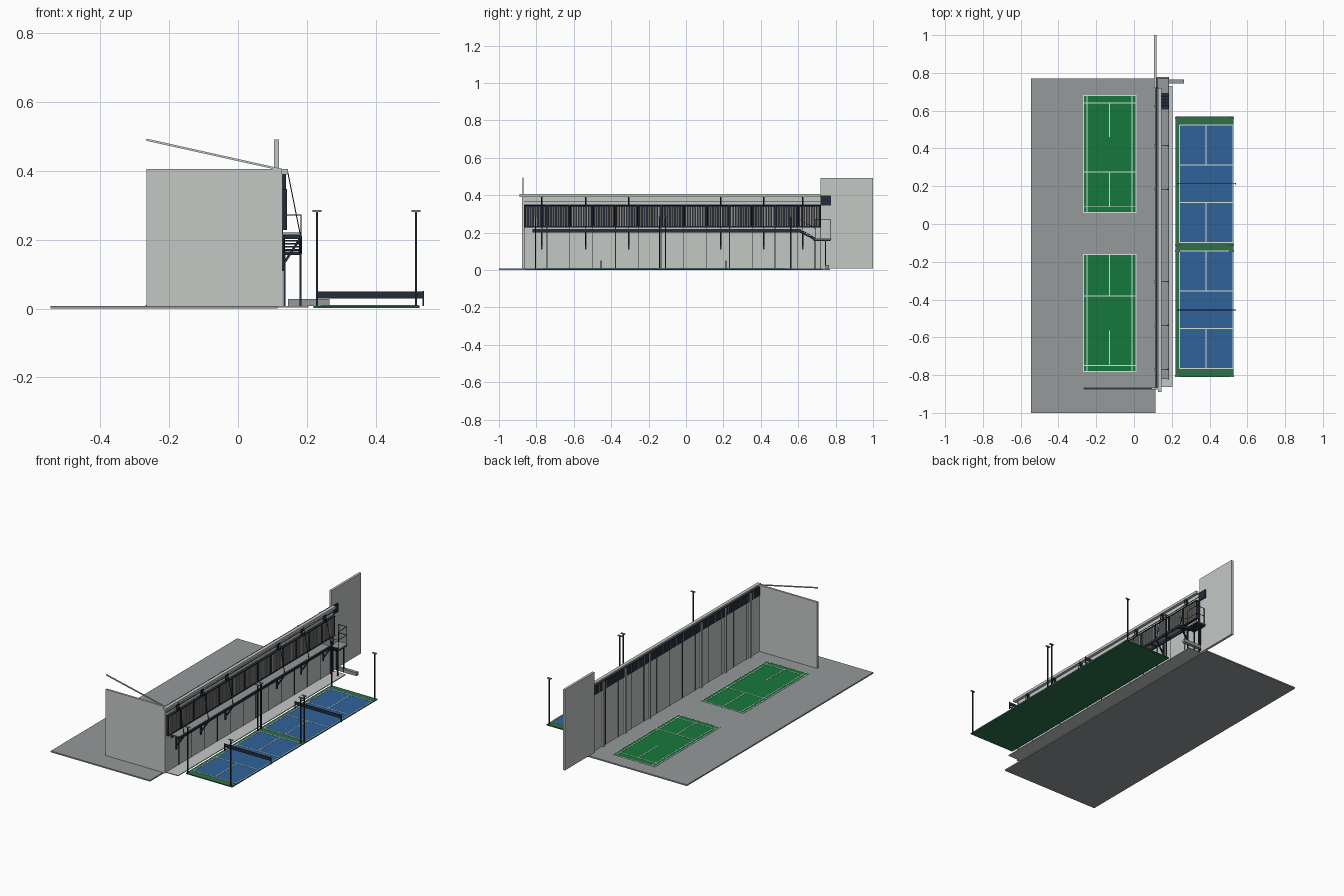
import bpy, bmesh, math
from mathutils import Vector


def material(name, rgb):
    m = bpy.data.materials.new(name)
    m.diffuse_color = (*rgb, 1)
    return m


CONCRETE = material("light concrete", (0.55, 0.58, 0.56))
FLOOR = material("floor grey", (0.30, 0.32, 0.325))
DARK = material("dark steel", (0.018, 0.025, 0.04))
SLAT = material("slat grey", (0.30, 0.30, 0.29))
GREEN = material("court green", (0.008, 0.19, 0.045))
DEEP = material("deep green", (0.025, 0.16, 0.07))
BLUE = material("court blue", (0.028, 0.125, 0.32))
WHITE = material("line white", (0.72, 0.76, 0.72))


def hexa(bm, c):
    """Closed block from four bottom and four top corners."""
    v = [bm.verts.new(p) for p in c]
    for f in ((3, 2, 1, 0), (4, 5, 6, 7), (0, 1, 5, 4), (1, 2, 6, 5), (2, 3, 7, 6), (3, 0, 4, 7)):
        bm.faces.new([v[i] for i in f])


def finish(name, bm, mat):
    bmesh.ops.recalc_face_normals(bm, faces=bm.faces)
    me = bpy.data.meshes.new(name)
    bm.to_mesh(me)
    bm.free()
    me.materials.append(mat)
    bpy.context.collection.objects.link(bpy.data.objects.new(name, me))


def boxes(name, mat, items):
    """Items are (x0, x1, y0, y1, z0, z1)."""
    bm = bmesh.new()
    for x0, x1, y0, y1, z0, z1 in items:
        hexa(bm, [(x, y, z) for z in (z0, z1)
                  for x, y in ((x0, y0), (x1, y0), (x1, y1), (x0, y1))])
    finish(name, bm, mat)


def bars(name, mat, items, w=0.004):
    """Square bars between pairs of points."""
    bm = bmesh.new()
    for a, b in items:
        a, b = Vector(a), Vector(b)
        d = (b - a).normalized()
        s = d.cross(Vector((0, 0, 1)) if abs(d.z) < 0.95 else Vector((0, 1, 0))).normalized() * w / 2
        t = d.cross(s).normalized() * w / 2
        hexa(bm, [p + i * s + j * t for p in (a, b) for i, j in ((-1, -1), (1, -1), (1, 1), (-1, 1))])
    finish(name, bm, mat)


def hline(y, x0, x1, z, w=0.005):
    return (x0, x1, y - w / 2, y + w / 2, z - 0.002, z)


def vline(x, y0, y1, z, w=0.005):
    return (x - w / 2, x + w / 2, y0, y1, z - 0.002, z)


# Hall floor and outside walkway
boxes("hall_floor", FLOOR, [(-0.545, 0.115, -1, 0.77, 0, 0.008)])
boxes("walkway", CONCRETE, [(0.115, 0.205, -0.862, 0.73, 0.003, 0.008)])

# Indoor courts
boxes("indoor_courts", GREEN, [(-0.268, 0.01, y, y + 0.62, 0.007, 0.0092) for y in (0.06, -0.782)])
lines = []
for y in (0.06, -0.782):
    lines += [hline(y + d, -0.27, 0.012, 0.0105) for d in (0, 0.034, 0.62)]
    lines += [vline(x, y, y + 0.62, 0.0105) for x in (-0.268, -0.25, -0.01, 0.01)]
lines += [hline(y, -0.268, 0.01, 0.0105) for y in (0.64, 0.275, -0.38)]
lines += [vline(-0.13, a, b, 0.0105) for a, b in
          ((0.46, 0.64), (0.09, 0.275), (-0.38, -0.163), (-0.745, -0.565))]
boxes("indoor_court_lines", WHITE, lines)

# Outdoor courts
boxes("outdoor_base", DEEP, [(0.22, 0.528, -0.81, 0.57, 0.002, 0.008)])
lines, blues = [], []
for y in (-0.098, -0.765):
    blues.append((0.242, 0.525, y, y + 0.622, 0.007, 0.0092))
    lines += [hline(y + d, 0.24, 0.527, 0.0105) for d in (0, 0.212, 0.41, 0.622)]
    lines += [vline(x, y, y + 0.622, 0.0105) for x in (0.242, 0.525)]
    lines += [vline(0.382, y + a, y + a + 0.212, 0.0105) for a in (0, 0.41)]
boxes("outdoor_courts", BLUE, blues)
boxes("outdoor_court_lines", WHITE, lines)

# Nets with posts
nets = []
for y in (0.213, -0.455):
    nets += [(0.228, 0.54, y - 0.002, y + 0.002, 0.03, 0.05)]
    nets += [(x - 0.002, x + 0.002, y - 0.003, y + 0.003, 0.008, 0.052) for x in (0.23, 0.538)]
boxes("nets", DARK, nets)

# Court lamps
poles, heads = [], []
for x in (0.23, 0.517):
    for y in (0.56, -0.11, -0.142, -0.805):
        poles.append((x - 0.003, x + 0.003, y - 0.003, y + 0.003, 0.008, 0.282))
        heads.append((x - 0.013, x + 0.013, y - 0.005, y + 0.005, 0.281, 0.286))
boxes("lamp_poles", DARK, poles)
boxes("lamp_heads", SLAT, heads)

# Concrete walls
boxes("front_wall", CONCRETE, [(-0.266, 0.13, -0.877, -0.865, 0.006, 0.406)])
boxes("back_wall", CONCRETE, [(0.105, 0.119, 0.72, 1.0, 0.008, 0.492)])
boxes("side_wall", CONCRETE, [(0.117, 0.127, -0.865, 0.72, 0.008, 0.346)])

# Wall joints, upper glazing and pillars
Y0, Y1, BAYS = -0.865, 0.72, 13
STEP = (Y1 - Y0) / BAYS
joints = [Y0 + i * STEP for i in range(BAYS + 1)]
boxes("wall_joints", DARK, [(0.1155, 0.1285, y - 0.002, y + 0.002, 0.008, 0.346) for y in joints])
boxes("upper_glazing", DARK, [(0.113, 0.125, Y0, 0.775, 0.345, 0.398)])
boxes("glazing_bars", SLAT, [(0.112, 0.114, y - 0.001, y + 0.001, 0.346, 0.396)
                             for y in [Y0 + i * STEP / 2 for i in range(2 * BAYS + 1)]])
boxes("upper_band", CONCRETE, [(0.125, 0.129, Y0, Y1, 0.35, 0.39)])
boxes("band_line", DARK, [(0.125, 0.131, Y0, Y1, 0.366, 0.369)])
SUPPORTS = (-0.77, -0.537, -0.305, 0.185, 0.415, 0.625)
boxes("pillars", CONCRETE, [(0.106, 0.117, y - 0.006, y + 0.006, 0.008, 0.396) for y in SUPPORTS])
boxes("beam_brackets", DARK, [(0.127, 0.14, y - 0.004, y + 0.004, 0.345, 0.392) for y in SUPPORTS])

# Eaves beam and sloping roof bar
boxes("eaves_beam", CONCRETE, [(0.126, 0.146, -0.89, 0.72, 0.39, 0.406)])
bars("roof_bar", CONCRETE, [((-0.266, -0.871, 0.491), (0.143, -0.871, 0.400))], 0.006)

# Slatted sunscreen with dark frames
slats, frames = [], []
for y in joints[:-1]:
    for k in range(8):
        c = y + 0.014 + k * (STEP - 0.028) / 7
        slats.append((0.131, 0.141, c - 0.0045, c + 0.0045, 0.234, 0.34))
    frames += [(0.128, 0.143, s - 0.003, s + 0.003, 0.228, 0.346) for s in (y + 0.004, y + STEP - 0.004)]
frames += [(0.128, 0.143, Y0, Y1, z, z + 0.006) for z in (0.228, 0.341)]
frames.append((0.127, 0.130, Y0, Y1, 0.23, 0.345))
boxes("sunscreen_slats", SLAT, slats)
boxes("sunscreen_frames", DARK, frames)

# Raised gallery
boxes("gallery_deck", FLOOR, [(0.128, 0.182, -0.82, 0.61, 0.214, 0.219)])
edges = [(x - 0.003, x + 0.003, -0.822, 0.615, 0.2, 0.216) for x in (0.132, 0.181)]
edges += [(0.13, 0.182, y - 0.002, y + 0.002, 0.202, 0.214) for y in joints[1:-1]]
boxes("gallery_beams", DARK, edges)
bars("gallery_braces", DARK, [((0.129, y, 0.125), (0.18, y, 0.203)) for y in SUPPORTS], 0.007)
boxes("brace_plates", DARK, [(0.127, 0.133, y - 0.004, y + 0.004, 0.11, 0.205) for y in SUPPORTS])
bars("gallery_hangers", DARK, [((0.145, y, 0.395), (0.181, y, 0.215)) for y in SUPPORTS], 0.003)

# Stairs, landing and posts
boxes("stair_treads", DARK, [(0.132, 0.182, 0.605 + i * 0.017, 0.625 + i * 0.017, 0.204 - i * 0.009,
                              0.209 - i * 0.009) for i in range(5)])
bars("stair_strings", DARK, [((x, 0.605, 0.207), (x, 0.69, 0.163)) for x in (0.132, 0.182)], 0.009)
boxes("landing", FLOOR, [(0.122, 0.186, 0.68, 0.778, 0.164, 0.168)])
boxes("landing_frame", DARK, [(0.124, 0.185, 0.682, 0.772, 0.156, 0.164)])
boxes("landing_posts", DARK, [(x - 0.003, x + 0.003, y - 0.003, y + 0.003, 0.008, 0.158)
                              for x in (0.135, 0.181) for y in (0.69, 0.745)])
rails = []
for z in (0, 0.05):
    rails += [((0.183, 0.61, 0.268 + z - 0.05), (0.183, 0.69, 0.222 + z - 0.05)),
              ((0.183, 0.69, 0.222 + z), (0.183, 0.772, 0.222 + z)),
              ((0.13, 0.772, 0.222 + z), (0.183, 0.772, 0.222 + z))]
rails += [((x, y, 0.166), (x, y, 0.272)) for x, y in ((0.183, 0.69), (0.183, 0.772), (0.13, 0.772))]
bars("handrails", DARK, rails, 0.0025)

# Low step block by the stairs
boxes("step_block", FLOOR, [(0.145, 0.266, 0.744, 0.764, 0.008, 0.028)])
